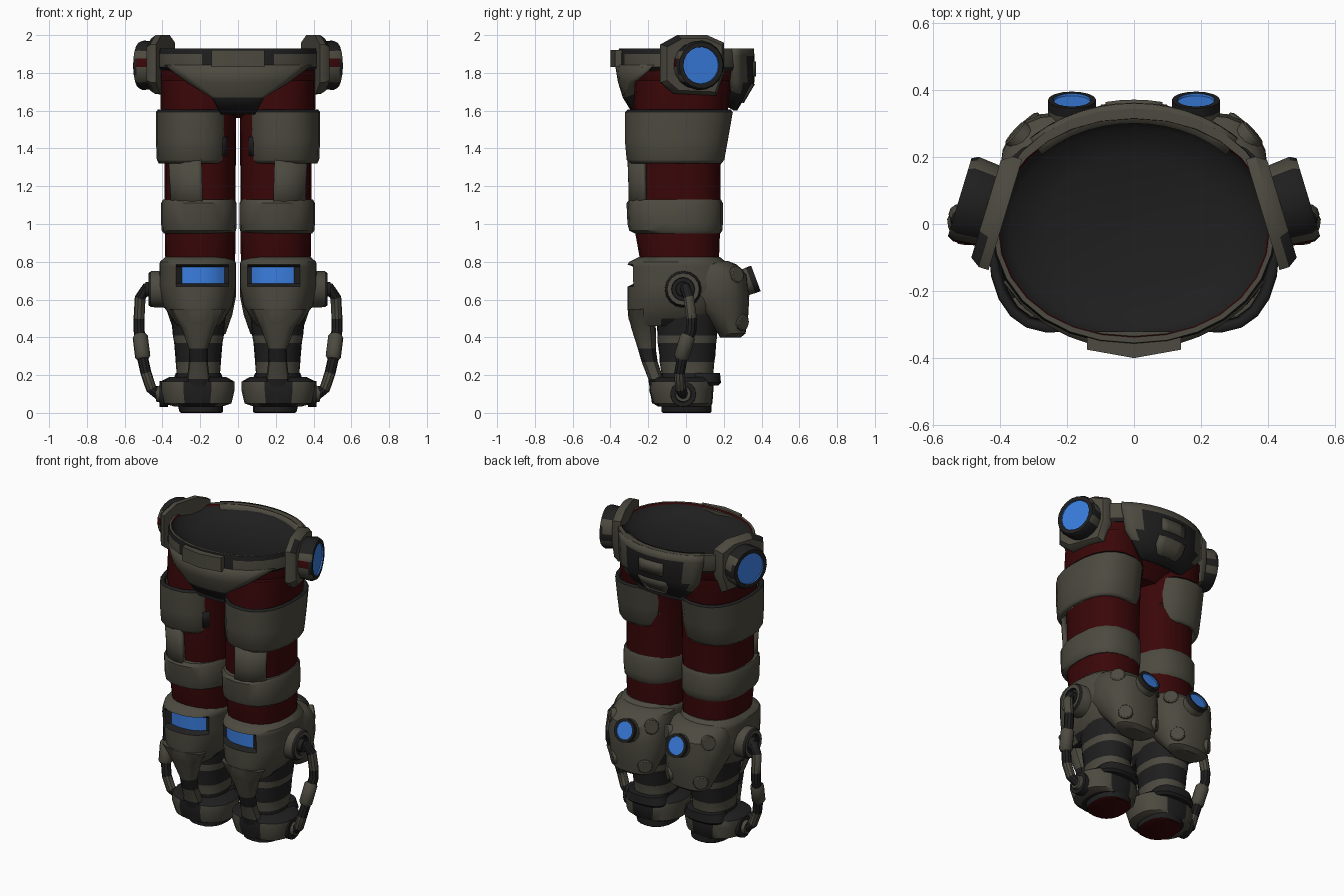
import bpy, bmesh, math
from mathutils import Vector

if "Cube" in bpy.data.objects:
    bpy.data.objects.remove(bpy.data.objects["Cube"])

OLIVE, DARK, RED, BLUE = range(4)
MATS = []
for nm, c in [("olive grey", (0.072, 0.068, 0.05)), ("charcoal", (0.0135, 0.0135, 0.0135)),
              ("dark red", (0.042, 0.002, 0.0025)), ("light blue", (0.042, 0.205, 0.73))]:
    m = bpy.data.materials.new(nm)
    m.diffuse_color = (*c, 1)
    m.use_nodes = True
    m.node_tree.nodes["Principled BSDF"].inputs["Base Color"].default_value = m.diffuse_color
    MATS.append(m)


def skin(name, rings, mat=OLIVE, closed=True, mirror=True, thick=0):
    """Skin point rings; mat is an index, a per-band list or a rule(band, centre)."""
    bm = bmesh.new()
    vs = [[bm.verts.new(p) for p in r] for r in rings]
    n = len(rings[0])
    pick = mat if callable(mat) else (lambda i, c: mat[min(i, len(mat) - 1)] if isinstance(mat, list) else mat)
    for i in range(len(vs) - 1):
        for j in range(n if closed else n - 1):
            k = (j + 1) % n
            f = bm.faces.new((vs[i][j], vs[i][k], vs[i + 1][k], vs[i + 1][j]))
            f.material_index = pick(i, f.calc_center_median())
    if closed:
        for ring, i in ((vs[0][::-1], 0), (vs[-1], len(vs) - 2)):
            f = bm.faces.new(ring)
            f.material_index = pick(i, f.calc_center_median())
        bmesh.ops.recalc_face_normals(bm, faces=bm.faces)
    me = bpy.data.meshes.new(name)
    bm.to_mesh(me)
    bm.free()
    for m in MATS:
        me.materials.append(m)
    ob = bpy.data.objects.new(name, me)
    bpy.context.collection.objects.link(ob)
    if thick:
        s = ob.modifiers.new("thickness", 'SOLIDIFY')
        s.thickness, s.offset = thick, -1
    if mirror:
        ob.modifiers.new("mirror", 'MIRROR').use_clip = False
    return ob


def oval(z, cx, y0, y1, rx, a0=0, a1=360, n=20, p=2.4, grow=0):
    """Superellipse ring or arc at height z, spanning y0..y1 and cx-rx..cx+rx."""
    cnt = n if a1 - a0 == 360 else n + 1
    pts = []
    for i in range(cnt):
        a = math.radians(a0 + (a1 - a0) * i / n)
        c, s = math.cos(a), math.sin(a)
        pts.append(Vector((cx + (rx + grow) * math.copysign(abs(c) ** (2 / p), c),
                           (y0 + y1) / 2 + ((y1 - y0) / 2 + grow) * math.copysign(abs(s) ** (2 / p), s), z)))
    return pts


def loft(name, rows, mat=OLIVE, mirror=True, n=20, p=2.4):
    return skin(name, [oval(*r, n=n, p=p) for r in rows], mat, mirror=mirror)


def shell(name, rows, a0, a1, mat=OLIVE, thick=0.03, n=14, grow=0):
    return skin(name, [oval(*r, a0=a0, a1=a1, n=n, grow=grow) for r in rows], mat, closed=False, thick=thick)


def lathe(name, c, axis, profile, mat, n=16):
    """Turned part: profile of (distance along axis, radius)."""
    c, axis = Vector(c), Vector(axis).normalized()
    u = axis.orthogonal().normalized()
    w = axis.cross(u)
    ang = [2 * math.pi * i / n for i in range(n)]
    return skin(name, [[c + axis * d + (u * math.cos(a) + w * math.sin(a)) * r for a in ang]
                       for d, r in profile], mat)


def panel(name, rows, side, mat, n=12, thick=.03):
    """Plate wrapped on the waist, thickened inward: rows of (z, half width, depth)."""
    rings = [[Vector((w * t, side * d * math.sqrt(1 - (w * t / 0.44) ** 2), z))
              for t in (side * (2 * i / n - 1) for i in range(n + 1))] for z, w, d in rows]
    return skin(name, rings, mat, closed=False, mirror=False, thick=thick)


# --- waist ---
loft("pelvis", [(1.56, 0, -.12, .14, .14), (1.62, 0, -.24, .2, .34), (1.70, 0, -.29, .27, .41),
                (1.815, 0, -.31, .31, .415)], RED, False, 28, 2.2)
loft("belt", [(1.81, 0, -.33, .33, .41), (1.83, 0, -.36, .345, .425), (1.90, 0, -.36, .345, .425),
              (1.93, 0, -.355, .345, .42), (1.93, 0, -.338, .315, .405), (1.92, 0, -.335, .31, .4),
              (1.885, 0, -.31, .285, .37), (1.85, 0, -.22, .2, .26), (1.835, 0, -.01, .01, .01)],
     lambda i, c: (DARK if i == 0 or (i == 2 and c.y < 0) or (i == 1 and .14 < abs(c.x) < .2) else OLIVE) if i < 4
     else RED if i == 4 else DARK, False, 28, 2.1)
panel("front_guard", [(1.84, .39, .375), (1.75, .27, .36), (1.67, .14, .335), (1.58, .09, .28)], -1,
      [OLIVE, OLIVE, DARK], thick=.05)
panel("back_guard", [(1.93, .31, .36), (1.89, .31, .362), (1.75, .29, .362), (1.69, .24, .325), (1.60, .15, .27)], 1,
      lambda i, c: OLIVE if i == 0 or abs(c.x) > .22 else DARK, thick=.06)
panel("back_inset", [(1.86, .085, .371), (1.78, .085, .371)], 1, OLIVE, 4)
panel("back_lower_inset", [(1.74, .1, .365), (1.69, .1, .335), (1.64, .07, .306)], 1, OLIVE, 4)
skin("buckle", [[Vector((x, y, z)) for x, y in ((-.14, -.375), (0, -.40), (.14, -.375), (.14, -.32), (-.14, -.32))]
                for z in (1.83, 1.92)], OLIVE, mirror=False)

# --- hip plates with round lamps ---
NORMAL = Vector((.957, .29, 0))
outline = [(-.12, 1.95), (-.03, 2.0), (.12, 2.0), (.21, 1.96), (.21, 1.80), (.17, 1.68), (-.05, 1.69), (-.12, 1.75)]


def hip_ring(depth, k):
    return [Vector((.455, 0, 0)) + Vector((-.303, 1, 0)) * (.045 + (y - .045) * k)
            + Vector((0, 0, 1.84 + (z - 1.84) * k)) - NORMAL * depth for y, z in outline]


skin("hip_plate", [hip_ring(.06, 1), hip_ring(.03, 1), hip_ring(0, .88)],
     lambda i, c: DARK if i == 1 and c.y < -.04 and c.z > 1.92 else OLIVE)


def lamp_mat(i, c):
    h = abs(c.z - 1.84)
    if i >= 3:
        return BLUE
    if i == 0:
        return RED if h < .024 and c.y < .05 else OLIVE if .03 < h < .09 else DARK
    return OLIVE if i == 1 and .05 < h < .09 else DARK


lathe("hip_lamp", (.52, .08, 1.84), NORMAL,
      [(-.09, .125), (-.02, .132), (0, .122), (0, .098), (-.008, .097), (-.008, .002)], lamp_mat, 18)

# --- upper leg ---
loft("leg", [(.74, .2, -.23, .17, .18), (.82, .2, -.245, .175, .185), (.96, .2, -.27, .18, .188),
             (1.3, .2, -.27, .183, .188), (1.5, .205, -.28, .195, .195), (1.62, .21, -.28, .225, .2),
             (1.76, .21, -.27, .24, .2)], RED)
shell("thigh_guard", [(1.32, .235, -.30, .19, .185), (1.34, .235, -.315, .205, .195), (1.45, .235, -.325, .225, .2),
                      (1.592, .235, -.325, .25, .2), (1.605, .235, -.31, .24, .19)], -152, 148,
      lambda i, c: DARK if i == 3 else OLIVE, n=18)
shell("thigh_clip", [(1.36, .235, -.318, .21, .197), (1.46, .235, -.326, .23, .2)], -152, -138, DARK, .009, 3, .005)
shell("thigh_rear_clip", [(1.36, .235, -.318, .21, .197), (1.43, .235, -.324, .222, .2)], 134, 149, DARK, .009, 3, .005)
shell("thigh_strip", [(1.08, .205, -.305, .19, .19), (1.2, .205, -.305, .19, .19), (1.35, .21, -.31, .19, .195)],
      -93, -38)
loft("thigh_band", [(.95, .207, -.27, .182, .186), (.965, .207, -.30, .192, .197), (1.0, .207, -.31, .195, .2),
                    (1.11, .207, -.315, .195, .2), (1.13, .207, -.30, .185, .19)])

# --- knee with recessed window ---
KNEE = [(.46, .21, -.29, .12, .11), (.50, .21, -.305, .15, .14), (.57, .213, -.31, .2, .185),
        (.668, .213, -.31, .24, .203), (.685, .213, -.31, .235, .203), (.773, .213, -.31, .225, .203),
        (.785, .213, -.31, .22, .203), (.80, .213, -.30, .21, .2), (.825, .21, -.25, .18, .175)]
rings = [oval(*r, n=36) for r in KNEE]
for ring in rings[4:6]:
    for p in ring[23:30]:
        p.y += .035


def knee_mat(i, c):
    if i == 0:
        return DARK if c.y > -.15 else OLIVE
    if 3 <= i <= 5 and c.y < -.1 and .052 < c.x < .325:
        return BLUE if i == 4 and .075 < c.x < .295 else DARK
    return OLIVE


skin("knee", rings, knee_mat)

# --- calf pack ---
loft("calf_pack", [(.40, .2, .18, .29, .1), (.42, .2, .17, .315, .135), (.52, .2, .08, .33, .17),
                   (.62, .205, -.03, .335, .195), (.73, .205, -.03, .325, .195), (.785, .2, -.03, .27, .18),
                   (.805, .2, -.02, .22, .14)])
lathe("calf_lamp", (.185, .37, .712), (0, .94, .35),
      [(-.14, .065), (-.03, .072), (0, .072), (0, .056), (-.007, .055), (-.007, .002)],
      [OLIVE, DARK, DARK, BLUE])
for nm, c, d in [("outer_knob", (.343, .262, .73), (.75, .65, .1)), ("inner_knob", (.062, .265, .73), (-.65, .75, .1)),
                 ("lower_outer_knob", (.31, .292, .48), (.65, .75, -.1)),
                 ("lower_inner_knob", (.09, .292, .48), (-.65, .75, -.1))]:
    lathe(nm, c, d, [(-.06, .045), (.015, .045), (.02, .038)], OLIVE, 12)

# --- lower leg ---
loft("shin", [(.14, .21, -.13, .14, .13), (.21, .21, -.13, .145, .115), (.27, .21, -.14, .15, .12),
              (.30, .21, -.14, .155, .122), (.37, .21, -.15, .16, .128), (.41, .21, -.15, .165, .135),
              (.52, .21, -.16, .17, .145)], [DARK, OLIVE, DARK, DARK, OLIVE, DARK])
loft("shin_guard", [(.05, .21, -.18, -.1, .06), (.18, .21, -.2, -.12, .06), (.27, .21, -.235, -.15, .05),
                    (.34, .21, -.255, -.16, .05), (.45, .21, -.29, -.16, .09), (.55, .213, -.31, -.18, .15)],
     [DARK, OLIVE, DARK, OLIVE], n=12)
loft("boot", [(.035, .21, -.15, .13, .13), (.05, .215, -.175, .14, .18), (.12, .215, -.195, .145, .197),
              (.165, .215, -.19, .145, .197), (.19, .213, -.15, .14, .15)],
     lambda i, c: DARK if i == 3 or (c.y < 0 and .12 < c.x < .3) or (c.y > .1 and .15 < c.x < .27) else OLIVE)
loft("heel_cuff", [(.145, .21, 0, .17, .13), (.16, .21, 0, .185, .14), (.21, .21, 0, .18, .12)], DARK)
loft("sole", [(0, .195, -.12, .13, .105), (.005, .195, -.13, .135, .115), (.045, .2, -.13, .135, .12)],
     lambda i, c: RED if c.z < .004 else DARK)

# --- side hubs and hose ---
lathe("knee_hub", (.40, -.015, .655), (1, 0, 0),
      [(-.04, .1), (.06, .095), (.075, .085), (.075, .062), (.055, .06), (.055, .04), (.09, .038)],
      [OLIVE, DARK, OLIVE, DARK])
lathe("ankle_hub", (.40, -.015, .10), (1, 0, 0),
      [(-.03, .07), (.015, .068), (.015, .045), (.035, .04)], [DARK, DARK, OLIVE], 14)
path = [Vector(p) for p in [(.43, -.015, .66), (.485, -.005, .66), (.518, .015, .61), (.524, .03, .50),
                            (.524, .028, .44), (.515, .0, .36), (.505, -.02, .29), (.487, -.035, .21),
                            (.46, -.03, .13), (.415, -.015, .095)]]
rings = []
for i, pt in enumerate(path):
    d = (path[min(i + 1, 9)] - path[max(i - 1, 0)]).normalized()
    u = Vector((0, 1, 0)).cross(d).normalized()
    w = d.cross(u)
    rings.append([pt + (u * math.cos(a) + w * math.sin(a)) * .029 for a in (k * math.pi / 5 for k in range(10))])
skin("hose", rings, [DARK, DARK, OLIVE, DARK, DARK, DARK, DARK, OLIVE, DARK])
lathe("hose_sleeve", (.511, -.008, .35), path[4] - path[6],
      [(-.07, .03), (-.055, .041), (.055, .041), (.07, .03)], OLIVE, 10)

# --- smooth shading with sharp edges kept ---
for ob in bpy.context.scene.objects:
    ob.select_set(True)
    bpy.context.view_layer.objects.active = ob
bpy.ops.object.shade_smooth_by_angle(angle=math.radians(35))
